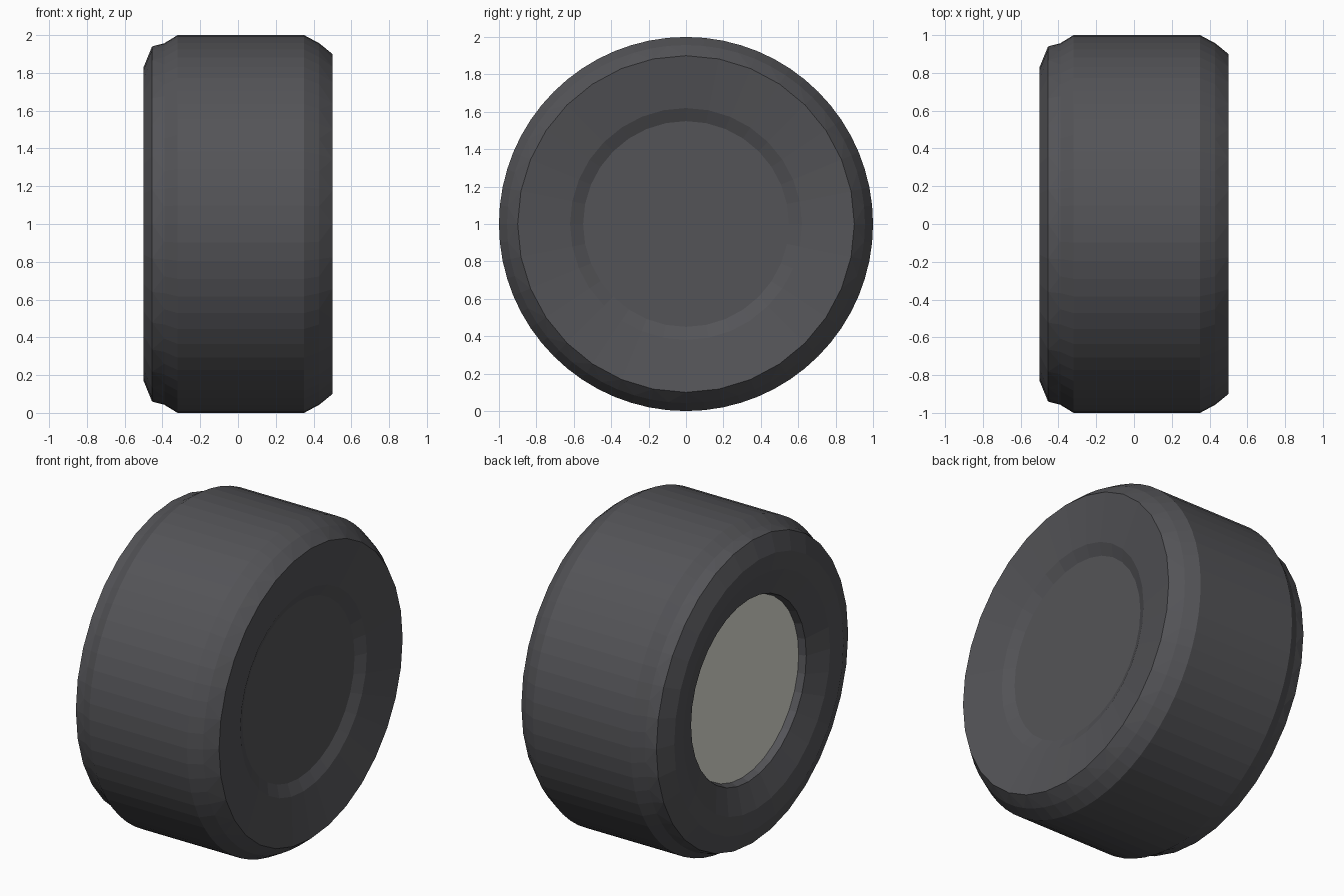
import bpy, bmesh, math

if "Cube" in bpy.data.objects:
    bpy.data.objects.remove(bpy.data.objects["Cube"])


def material(name, rgb):
    m = bpy.data.materials.new(name)
    m.diffuse_color = (*rgb, 1)
    m.use_nodes = True
    m.node_tree.nodes["Principled BSDF"].inputs["Base Color"].default_value = m.diffuse_color
    return m


def lathe(name, profile, mat):
    """Revolve (x, radius, sides) about the wheel axis; neighbouring rings may differ by a factor of 2."""
    bm = bmesh.new()
    rings = []
    for x, r, n in profile:
        if r == 0:
            rings.append([bm.verts.new((x, 0, 1))])
        else:
            rings.append([bm.verts.new((x, r * math.cos(2 * math.pi * i / n),
                                        1 + r * math.sin(2 * math.pi * i / n)))
                          for i in range(n)])
    for a, b in zip(rings, rings[1:]):
        if len(a) < len(b):
            a, b = b, a
        n, m = len(a), len(b)
        if n == m or m == 1:
            for i in range(n):
                j = (i + 1) % n
                bm.faces.new(list(dict.fromkeys((a[i], a[j], b[j % m], b[i % m]))))
        else:
            # fan from the fine ring to the coarse one
            for i in range(m):
                j = (i + 1) % m
                mid, end = a[2 * i + 1], a[(2 * i + 2) % n]
                bm.faces.new((a[2 * i], mid, b[i]))
                bm.faces.new((mid, b[j], b[i]))
                bm.faces.new((mid, end, b[j]))
    bmesh.ops.recalc_face_normals(bm, faces=bm.faces)
    me = bpy.data.meshes.new(name)
    bm.to_mesh(me)
    bm.free()
    me.materials.append(mat)
    ob = bpy.data.objects.new(name, me)
    bpy.context.collection.objects.link(ob)
    return ob


rubber = material("dark rubber", (0.088, 0.088, 0.096))
hub_grey = material("pale hub", (0.75, 0.75, 0.68))

# tyre: recessed hub seat, dished sidewall, tread, closed inner side with a shallow dish
lathe("tyre", [(-0.38, 0, 32), (-0.38, 0.55, 32), (-0.43, 0.565, 32), (-0.485, 0.72, 32),
               (-0.50, 0.83, 32), (-0.455, 0.94, 32), (-0.39, 0.957, 64), (-0.32, 1.0, 64),
               (0.35, 1.0, 64), (0.43, 0.957, 64), (0.50, 0.90, 32), (0.45, 0.62, 32),
               (0.415, 0.55, 32), (0.415, 0, 32)], rubber)

# hub disc on the outer side
lathe("hub_disc", [(-0.387, 0, 32), (-0.387, 0.552, 32), (-0.375, 0.552, 32), (-0.375, 0, 32)],
      hub_grey)
